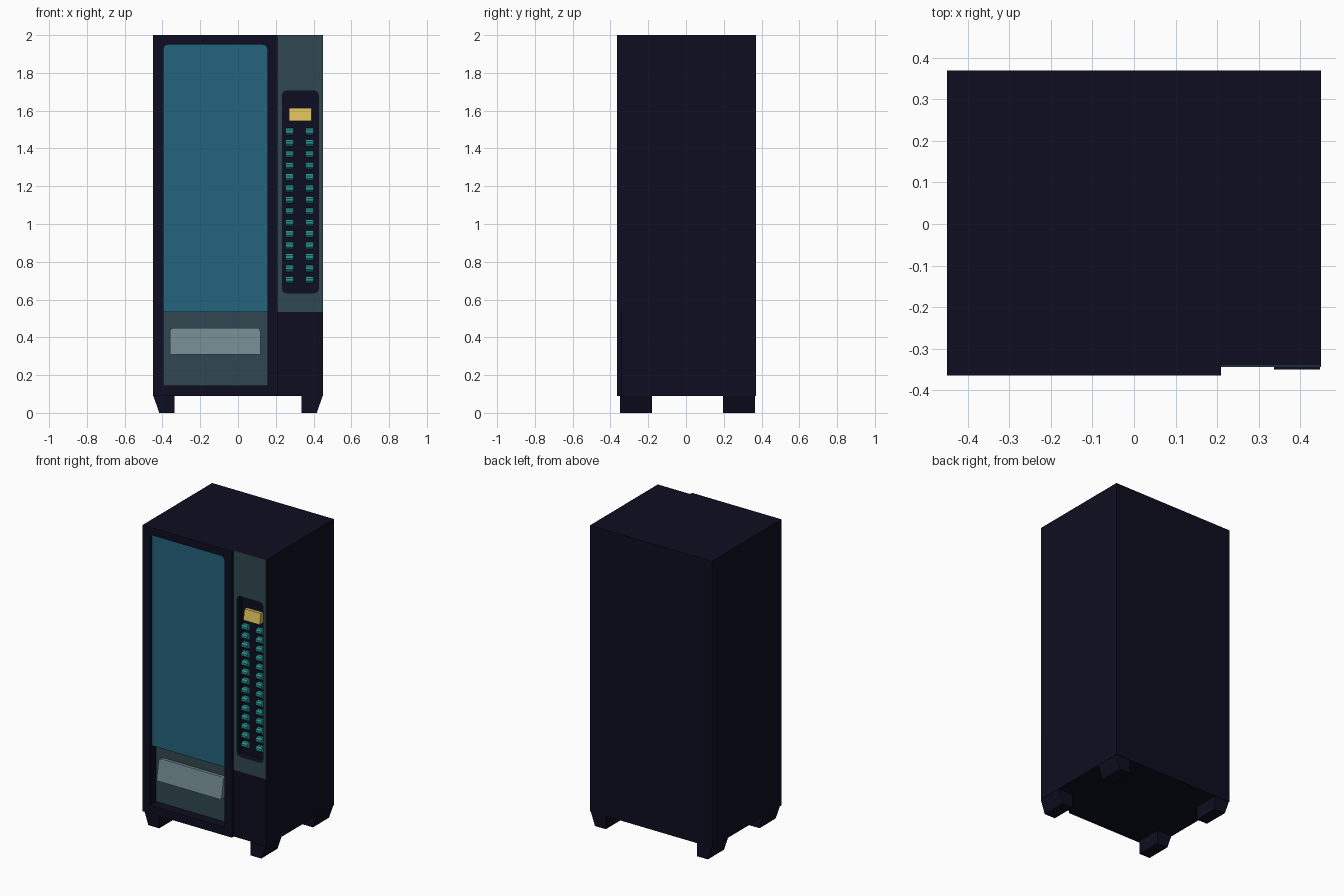
import bpy, bmesh, math

if "Cube" in bpy.data.objects:
    bpy.data.objects.remove(bpy.data.objects["Cube"])


def material(name, rgb):
    m = bpy.data.materials.new(name)
    m.diffuse_color = (*rgb, 1)
    m.use_nodes = True
    m.node_tree.nodes["Principled BSDF"].inputs["Base Color"].default_value = m.diffuse_color
    return m


NAVY = material("dark navy", (0.0042, 0.0042, 0.0150))
GLASS = material("window blue", (0.018, 0.125, 0.205))
SLATE = material("slate grey", (0.029, 0.064, 0.079))
FLAP = material("pale grey", (0.165, 0.255, 0.275))
GOLD = material("display yellow", (0.68, 0.51, 0.105))
TEAL = material("button teal", (0.021, 0.28, 0.27))


def finish(bm, name, mat):
    bmesh.ops.recalc_face_normals(bm, faces=bm.faces)
    me = bpy.data.meshes.new(name)
    bm.to_mesh(me)
    bm.free()
    me.materials.append(mat)
    ob = bpy.data.objects.new(name, me)
    bpy.context.collection.objects.link(ob)
    return ob


def loft(bm, a, b):
    """Solid between two matching outlines."""
    va, vb = [bm.verts.new(p) for p in a], [bm.verts.new(p) for p in b]
    bm.faces.new(va)
    bm.faces.new(vb)
    n = len(va)
    for i in range(n):
        bm.faces.new((va[i], va[(i + 1) % n], vb[(i + 1) % n], vb[i]))


def rounded(x0, x1, z0, z1, top=0.0, bottom=0.0, seg=4):
    """Rectangle in x,z with separate top and bottom corner radii."""
    pts = []
    for cx, cz, sx, sz, r, start in ((x1, z1, -1, -1, top, 0), (x0, z1, 1, -1, top, 90),
                                     (x0, z0, 1, 1, bottom, 180), (x1, z0, -1, 1, bottom, 270)):
        for k in range(seg + 1 if r else 1):
            a = math.radians(start + 90 * k / seg)
            pts.append((cx + sx * r + r * math.cos(a), cz + sz * r + r * math.sin(a)))
    return pts


def plate(name, pts, front, back, mat, tilt=0.0):
    """Outline in x,z given depth; tilt leans the top of the front face back."""
    bm = bmesh.new()
    z0 = min(z for x, z in pts)
    loft(bm, [(x, front + tilt * (z - z0), z) for x, z in pts], [(x, back, z) for x, z in pts])
    return finish(bm, name, mat)


def cut(ob, pts, back):
    """Sink a recess into the front of an object."""
    cutter = plate("recess_cutter", pts, -0.5, back, NAVY)
    cutter.hide_render = True
    mod = ob.modifiers.new("recess", 'BOOLEAN')
    mod.operation, mod.solver, mod.object = 'DIFFERENCE', 'EXACT', cutter
    bpy.context.view_layer.objects.active = ob
    bpy.ops.object.modifier_apply(modifier=mod.name)
    bpy.data.objects.remove(cutter)


# Outlines of the front openings
window = rounded(-0.395, 0.155, 0.535, 1.95, top=0.025)
bay = rounded(-0.395, 0.155, 0.145, 0.535)
keypad = rounded(0.235, 0.425, 0.635, 1.705, 0.022, 0.022, seg=2)

# Cabinet with the right-hand strip set back
plan = [(-0.45, -0.365), (0.21, -0.365), (0.21, -0.341), (0.45, -0.341), (0.45, 0.37), (-0.45, 0.37)]
bm = bmesh.new()
loft(bm, [(x, y, 0.09) for x, y in plan], [(x, y, 2.0) for x, y in plan])
cabinet = finish(bm, "cabinet", NAVY)
cut(cabinet, window, -0.340)
cut(cabinet, bay, -0.295)
cut(cabinet, keypad, -0.295)

# Window, collection bay and flap
plate("window", window, -0.345, -0.340, GLASS)
plate("bay_panel", bay, -0.300, -0.295, SLATE)
plate("collection_flap", rounded(-0.36, 0.118, 0.31, 0.45, top=0.018), -0.345, -0.300, FLAP, tilt=0.18)

# Control strip with the keypad opening, and the plain strip below it
control = plate("control_panel", rounded(0.21, 0.45, 0.535, 2.0), -0.345, -0.341, SLATE)
cut(control, keypad, -0.2)
plate("lower_panel", rounded(0.21, 0.45, 0.09, 0.535), -0.345, -0.341, NAVY)

# Display
plate("display", rounded(0.27, 0.39, 1.545, 1.615), -0.330, -0.295, GOLD, tilt=0.2)

# Two columns of selection buttons with sloped upper and lower edges
section = [(-0.295, -0.018), (-0.315, -0.018), (-0.325, -0.007),
           (-0.325, 0.007), (-0.315, 0.018), (-0.295, 0.018)]
bm = bmesh.new()
for row in range(14):
    z = 1.49 - row * 0.0604
    for x in (0.251, 0.357):
        loft(bm, [(x, y, z + dz) for y, dz in section], [(x + 0.043, y, z + dz) for y, dz in section])
finish(bm, "buttons", TEAL)

# Four feet, tapered on the outer side
for side, sx in (("left", -1), ("right", 1)):
    foot = [(sx * x, z) for x, z in ((0.337, 0), (0.417, 0), (0.448, 0.09), (0.337, 0.09))]
    plate(f"front_{side}_foot", foot, -0.35, -0.18, NAVY)
    plate(f"back_{side}_foot", foot, 0.195, 0.365, NAVY)
